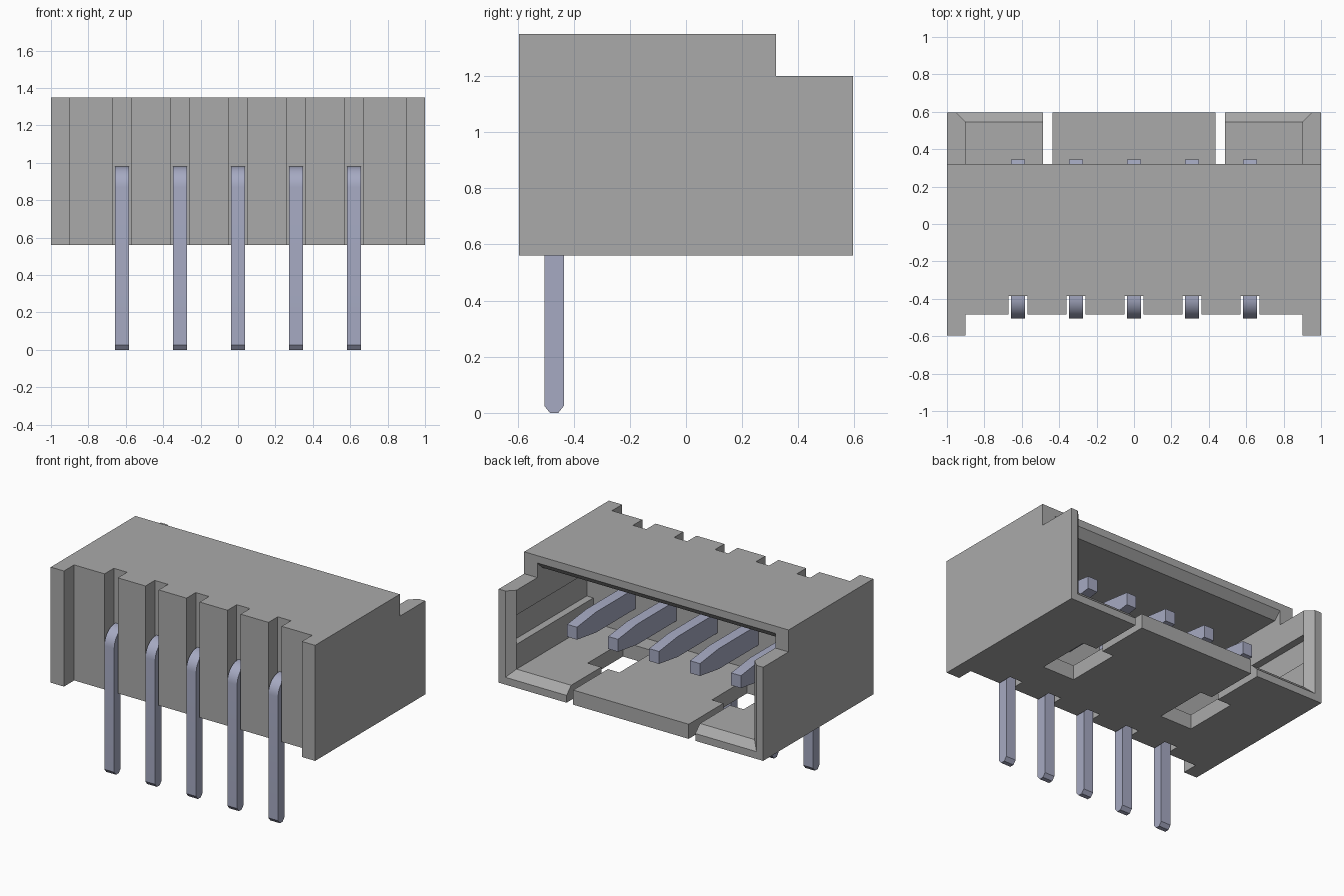
import bpy, bmesh, math

cube = bpy.data.objects.get("Cube")
if cube:
    bpy.data.objects.remove(cube, do_unlink=True)


def material(name, rgb):
    m = bpy.data.materials.new(name)
    m.use_nodes = True
    m.diffuse_color = (*rgb, 1)
    m.node_tree.nodes["Principled BSDF"].inputs["Base Color"].default_value = (*rgb, 1)
    return m


housing_grey = material("housing grey", (0.40, 0.40, 0.40))
pin_metal = material("pin metal", (0.38, 0.40, 0.54))


def make(name, bm, mat):
    bmesh.ops.recalc_face_normals(bm, faces=bm.faces)
    me = bpy.data.meshes.new(name)
    bm.to_mesh(me)
    bm.free()
    me.materials.append(mat)
    ob = bpy.data.objects.new(name, me)
    bpy.context.collection.objects.link(ob)
    return ob


def loft(name, rings, mat=housing_grey):
    """Closed solid between two rings of equal length."""
    bm = bmesh.new()
    a, b = [[bm.verts.new(p) for p in r] for r in rings]
    bm.faces.new(a)
    bm.faces.new(b)
    for i in range(len(a)):
        j = (i + 1) % len(a)
        bm.faces.new((a[i], a[j], b[j], b[i]))
    return make(name, bm, mat)


def side_prism(name, profile, x0, x1, mat=housing_grey):
    """Profile in y and z, extruded along x."""
    return loft(name, [[(x, y, z) for y, z in profile] for x in (x0, x1)], mat)


def box(name, x0, x1, y0, y1, z0, z1):
    return side_prism(name, [(y0, z0), (y1, z0), (y1, z1), (y0, z1)], x0, x1)


def cut(target, cutter):
    mod = target.modifiers.new("cut", "BOOLEAN")
    mod.operation = "DIFFERENCE"
    mod.solver = "EXACT"
    mod.object = cutter
    bpy.context.view_layer.objects.active = target
    bpy.ops.object.modifier_apply(modifier=mod.name)
    bpy.data.objects.remove(cutter, do_unlink=True)


BACK, LOW, HIGH = 0.595, 0.56, 1.35
FLOOR, CEILING, INNER = 0.66, 1.25, 0.9
LIP = 0.32
pin_places = [i * 0.31 for i in range(-2, 3)]

# Housing with stepped back edge
housing = side_prism("housing", [(-BACK, LOW), (BACK, LOW), (BACK, 1.2), (LIP, 1.2),
                                 (LIP, HIGH), (-BACK, HIGH)], -1, 1)

# Front recess between the end posts, and the pin grooves
cut(housing, box("recess_cutter", -INNER, INNER, -1, -0.485, 0, 2))
for x in pin_places:
    cut(housing, box("groove_cutter", x - 0.05, x + 0.05, -0.55, -0.385, 0, 2))

# Cavity open to the back, with bevelled mouth
cut(housing, box("cavity_cutter", -INNER, INNER, -0.285, 1, FLOOR, CEILING))
cut(housing, side_prism("lip_bevel_cutter", [(LIP - 0.06, CEILING - 0.01), (LIP + 0.02, CEILING - 0.01),
                        (LIP + 0.02, CEILING + 0.07)], -INNER, INNER))


def mouth_ring(y, grow):
    w, z = INNER + grow, FLOOR - grow
    return [(-w, y, z), (w, y, z), (w, y, 1.4), (-w, y, 1.4)]


cut(housing, loft("mouth_cutter", [mouth_ring(0.545, 0), mouth_ring(0.605, 0.06)]))

# Guide grooves in the side walls, floor windows and slits
for s in (-1, 1):
    a, b = sorted((s * 0.85, s * 0.95))
    cut(housing, box("guide_cutter", a, b, -0.285, 0.545, 0.83, 1.03))
    a, b = sorted((s * 0.35, s * 0.59))
    cut(housing, box("window_cutter", a, b, -0.16, 0.22, 0.4, 0.75))
    a, b = sorted((s * 0.437, s * 0.487))
    cut(housing, box("slit_cutter", a, b, 0.2, 1, 0.4, 0.75))

# Square end of the latch tongue
box("tongue_end", -0.437, 0.437, 0.545, BACK, LOW, FLOOR)

# Bent pins with tapered tips
bend = [(-0.395 - 0.11 * math.cos(t), 0.87 + 0.11 * math.sin(t))
        for t in [math.radians(a) for a in range(0, 91, 10)]]
profile = ([(-0.485, 0), (-0.505, 0.025)] + bend
           + [(0.14, 0.98), (0.345, 0.955), (0.345, 0.87), (0.14, 0.84),
              (-0.435, 0.84), (-0.435, 0.025), (-0.455, 0)])
for i, x in enumerate(pin_places):
    pin = side_prism("pin_%d" % (i + 1), profile, x - 0.037, x + 0.037, pin_metal)
    bpy.ops.object.select_all(action="DESELECT")
    pin.select_set(True)
    bpy.context.view_layer.objects.active = pin
    bpy.ops.object.shade_smooth_by_angle(angle=math.radians(20))
